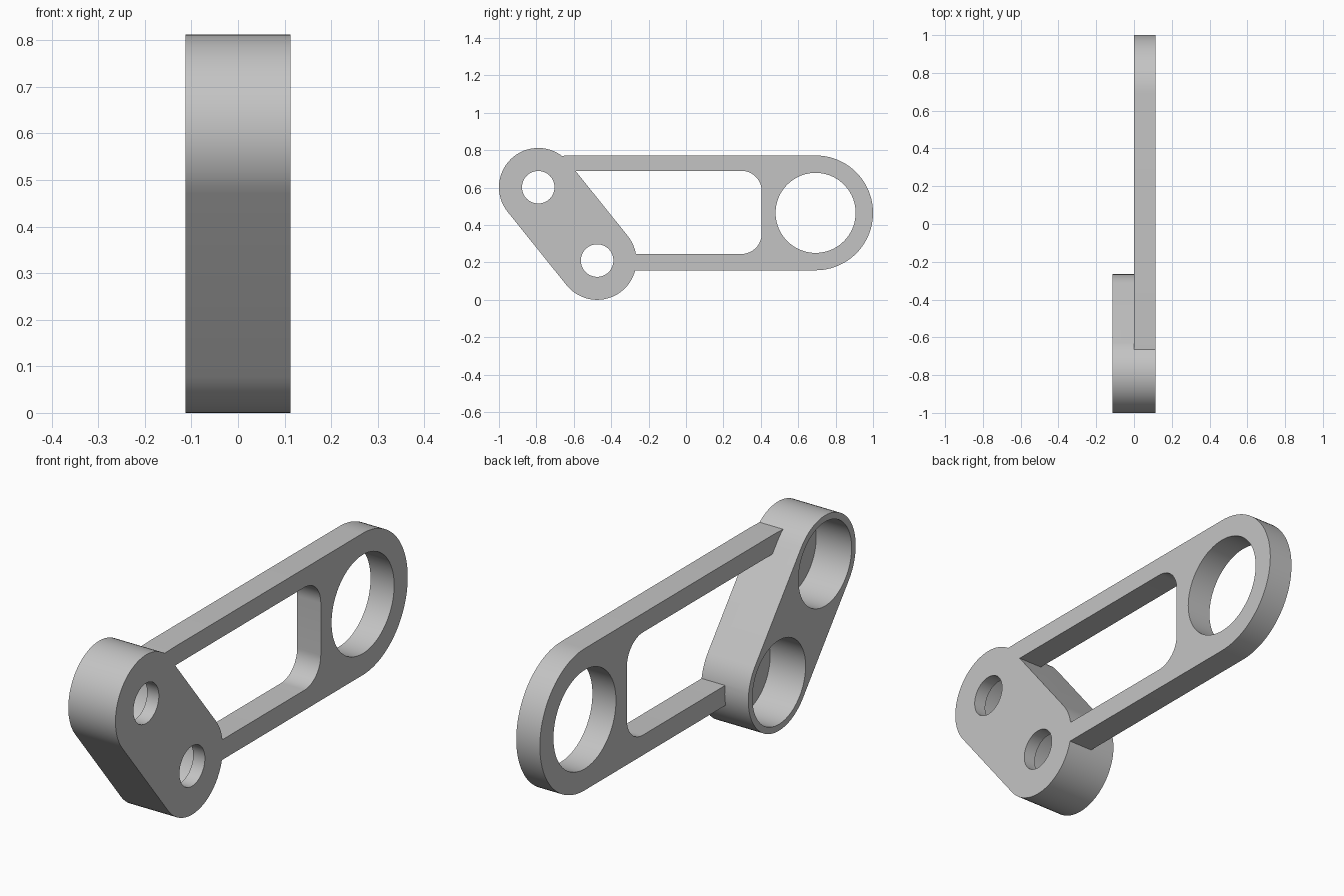
import bpy, bmesh
from math import sin, cos, radians, atan2, degrees

default = bpy.data.objects.get("Cube")
if default:
    bpy.data.objects.remove(default, do_unlink=True)

grey = bpy.data.materials.new("plain grey")
grey.use_nodes = True
colour = (0.55, 0.55, 0.55, 1)
grey.diffuse_color = colour
grey.node_tree.nodes["Principled BSDF"].inputs["Base Color"].default_value = colour

HALF = 0.113           # half the thickness of the link
FLOOR = 0.057          # inner floor of the counterbores
UPPER, LOWER = (-0.79, 0.602), (-0.475, 0.21)
RING = (0.693, 0.465)
LINK_R, RING_R = 0.21, 0.307


def arc(centre, r, start, end, steps=32):
    """Points on an arc in the side (y, z) plane, angles in degrees."""
    angles = [radians(start + (end - start) * i / steps) for i in range(steps + 1)]
    return [(centre[0] + r * cos(a), centre[1] + r * sin(a)) for a in angles]


def prism(name, outline, x0, x1):
    """Extrude a side outline along x."""
    bm = bmesh.new()
    face = bm.faces.new([bm.verts.new((x0, y, z)) for y, z in outline])
    moved = bmesh.ops.extrude_face_region(bm, geom=[face])["geom"]
    verts = [v for v in moved if isinstance(v, bmesh.types.BMVert)]
    bmesh.ops.translate(bm, verts=verts, vec=(x1 - x0, 0, 0))
    bmesh.ops.recalc_face_normals(bm, faces=bm.faces)
    mesh = bpy.data.meshes.new(name)
    bm.to_mesh(mesh)
    bm.free()
    mesh.materials.append(grey)
    obj = bpy.data.objects.new(name, mesh)
    bpy.context.collection.objects.link(obj)
    return obj


def combine(target, other, operation):
    """Apply a boolean and remove the helper."""
    mod = target.modifiers.new(operation.lower(), "BOOLEAN")
    mod.operation, mod.solver, mod.object = operation, "EXACT", other
    bpy.context.view_layer.objects.active = target
    bpy.ops.object.modifier_apply(modifier=mod.name)
    bpy.data.objects.remove(other, do_unlink=True)


def bore(target, centre, r, x0, x1):
    circle = arc(centre, r, 0, 360, 72)[:-1]
    combine(target, prism("bore_cutter", circle, x0, x1), "DIFFERENCE")


# Thick slanted link with two round ends
slope = degrees(atan2(LOWER[1] - UPPER[1], LOWER[0] - UPPER[0]))
link_outline = (arc(LOWER, LINK_R, slope - 90, slope + 90)
                + arc(UPPER, LINK_R, slope + 90, slope + 270))
bracket = prism("bracket_link_and_arm", link_outline, -HALF, HALF)

# Thin fork-shaped arm with a round end and rounded inner corners
top, bottom = RING[1] + RING_R, RING[1] - RING_R
in_top, in_bottom, in_end, fillet = 0.69, 0.245, 0.405, 0.11
arm_outline = (
    [(-0.7, top - 0.003), (-0.6, top)]
    + arc(RING, RING_R, 90, -90, 48)
    + [(-0.35, bottom), (-0.35, in_bottom)]
    + arc((in_end - fillet, in_bottom + fillet), fillet, -90, 0, 16)
    + arc((in_end - fillet, in_top - fillet), fillet, 0, 90, 16)
    + [(-0.7, in_top)]
)
combine(bracket, prism("arm", arm_outline, 0, HALF), "UNION")

# Counterbored holes in the link, and the large hole in the arm
for centre in (UPPER, LOWER):
    bore(bracket, centre, 0.182, -HALF - 0.1, FLOOR)
    bore(bracket, centre, 0.087, 0, HALF + 0.1)
bore(bracket, RING, 0.214, -0.1, HALF + 0.1)

bpy.ops.object.select_all(action="DESELECT")
bracket.select_set(True)
bpy.context.view_layer.objects.active = bracket
bpy.ops.object.shade_smooth_by_angle(angle=radians(30))
